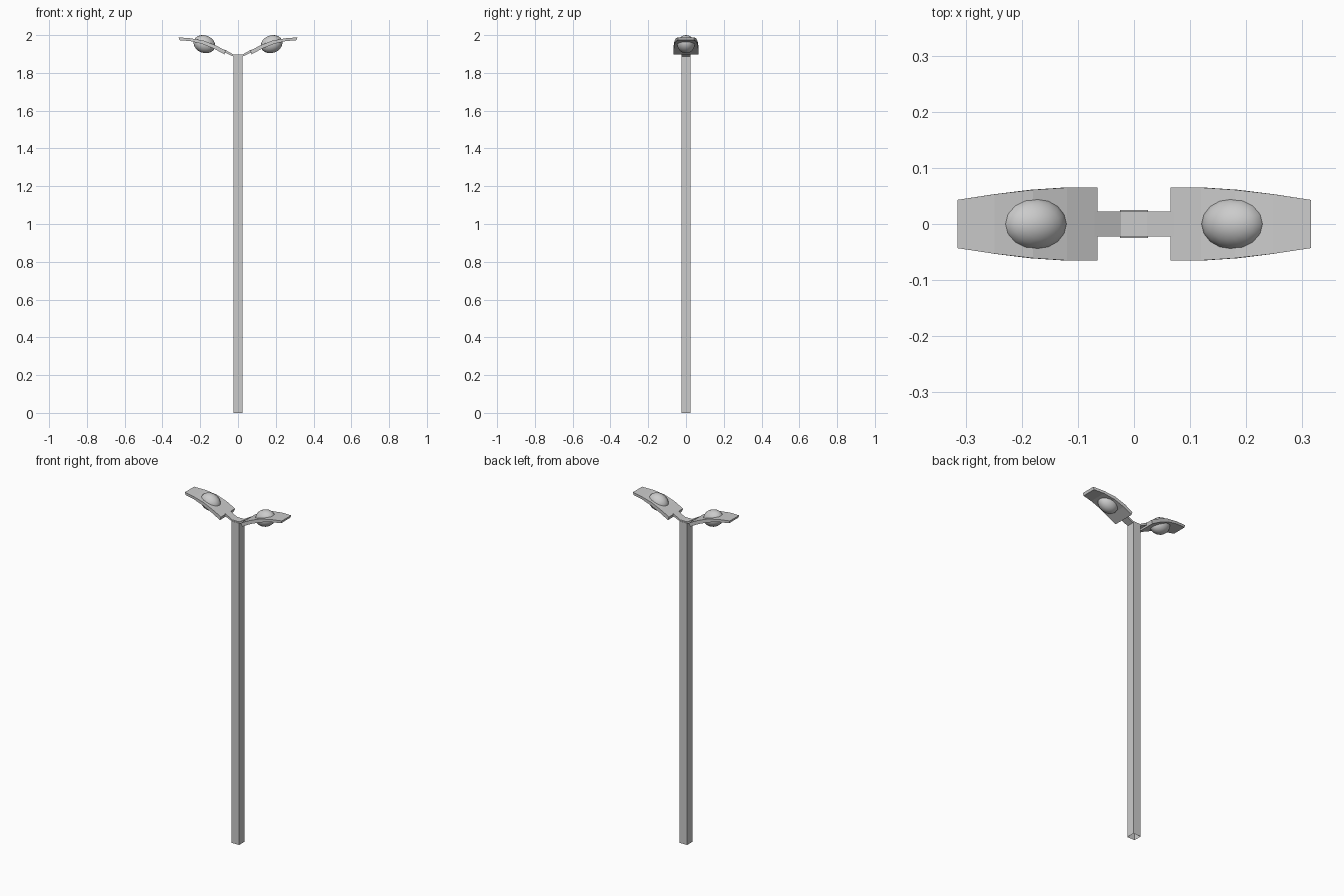
import bpy, bmesh, math

if "Cube" in bpy.data.objects:
    bpy.data.objects.remove(bpy.data.objects["Cube"])


def make_object(name, bm):
    bmesh.ops.recalc_face_normals(bm, faces=bm.faces)
    mesh = bpy.data.meshes.new(name)
    bm.to_mesh(mesh)
    bm.free()
    ob = bpy.data.objects.new(name, mesh)
    bpy.context.collection.objects.link(ob)
    return ob


def strip(name, stations, side=1):
    """Rectangular section swept in xz; stations are (x, z_bottom, z_top, half_width, top_shift)."""
    bm = bmesh.new()
    rings = []
    for x, zb, zt, w, s in stations:
        pts = [(x, -w, zb), (x, w, zb), (x - s, w, zt), (x - s, -w, zt)]
        rings.append([bm.verts.new((side * px, py, pz)) for px, py, pz in pts])
    for a, b in zip(rings, rings[1:]):
        for i in range(4):
            j = (i + 1) % 4
            bm.faces.new((a[i], a[j], b[j], b[i]))
    bm.faces.new(rings[0])
    bm.faces.new(rings[-1])
    return make_object(name, bm)


# Square pole, open at the bottom
bm = bmesh.new()
bmesh.ops.create_cube(bm, size=1)
for v in bm.verts:
    v.co = (v.co.x * 0.05, v.co.y * 0.05, (v.co.z + 0.5) * 1.89)
bm.normal_update()
bmesh.ops.delete(bm, geom=[f for f in bm.faces if f.normal.z < -0.9], context='FACES_ONLY')
make_object("pole", bm)

# Narrow curved arm bridging the two lamp heads
half = [(0.025, 1.887, 1.897, 0.0225, 0.002), (0.045, 1.896, 1.907, 0.0225, 0.004),
        (0.075, 1.910, 1.923, 0.0225, 0.005)]
mirrored = [(-x, zb, zt, w, -s) for x, zb, zt, w, s in reversed(half)]
strip("arm", mirrored + half)

# Tapering curved head panel, as seen on the right side
panel = [(0.072, 1.898, 1.918, 0.065, 0.007), (0.125, 1.927, 1.946, 0.065, 0.006),
         (0.185, 1.952, 1.970, 0.061, 0.005), (0.25, 1.968, 1.983, 0.053, 0.001),
         (0.31, 1.973, 1.988, 0.043, -0.005)]

for side, label in ((1, "right"), (-1, "left")):
    strip("lamp_head_" + label, panel, side)

    # Tilted ellipsoid lamp set through the panel
    bpy.ops.mesh.primitive_uv_sphere_add(segments=16, ring_count=10, radius=1,
                                         location=(side * 0.178, 0, 1.952),
                                         rotation=(0, -side * math.radians(20), 0))
    lamp = bpy.context.object
    lamp.name = "lamp_" + label
    lamp.scale = (0.059, 0.047, 0.0465)
    bpy.ops.object.shade_smooth()
